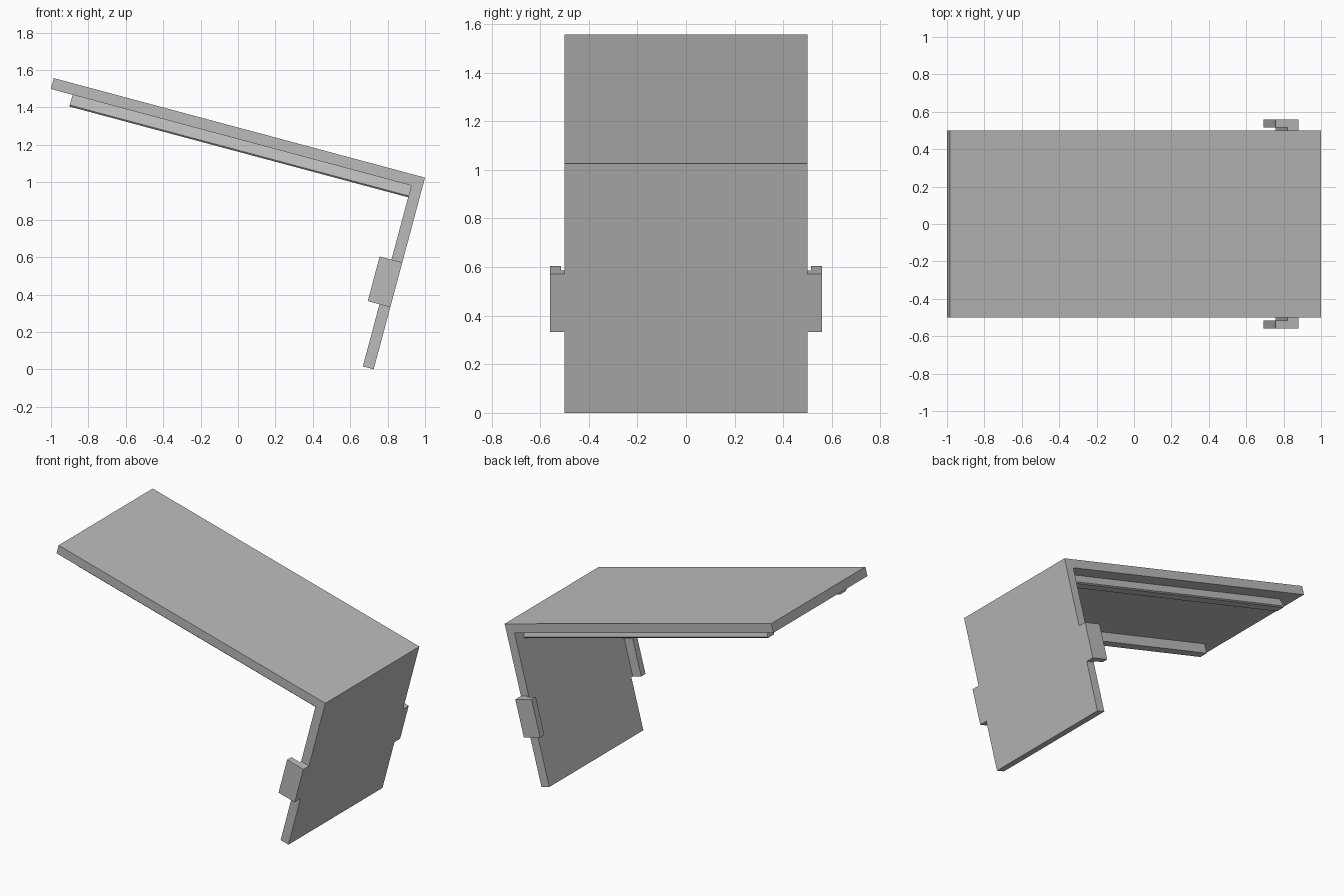
import bpy
import bmesh
from math import radians
from mathutils import Matrix, Vector

cube = bpy.data.objects.get("Cube")
if cube:
    bpy.data.objects.remove(cube, do_unlink=True)

# Single plain grey material
grey = bpy.data.materials.new("plain_grey")
grey.use_nodes = True
colour = (0.5, 0.5, 0.5, 1)
grey.diffuse_color = colour
grey.node_tree.nodes["Principled BSDF"].inputs["Base Color"].default_value = colour

# Tilted working frame at the outer bend: u runs along the top plate,
# y is the width, v runs down the leg
tilt = Matrix.Rotation(radians(15), 3, "Y")
bend = Vector((1.0, 0, 1.025))
U, Y, V = tilt @ Vector((-1, 0, 0)), Vector((0, 1, 0)), tilt @ Vector((0, 0, -1))


def prism(name, profile, axis_a, axis_b, axis_c, start, end):
    """Extrude a profile drawn on axes a and b along axis c."""
    bm = bmesh.new()
    face = bm.faces.new([bm.verts.new(bend + axis_a * a + axis_b * b + axis_c * start)
                         for a, b in profile])
    extruded = bmesh.ops.extrude_face_region(bm, geom=[face])["geom"]
    moved = [e for e in extruded if isinstance(e, bmesh.types.BMVert)]
    bmesh.ops.translate(bm, verts=moved, vec=axis_c * (end - start))
    bmesh.ops.recalc_face_normals(bm, faces=bm.faces)
    mesh = bpy.data.meshes.new(name)
    bm.to_mesh(mesh)
    bm.free()
    mesh.materials.append(grey)
    obj = bpy.data.objects.new(name, mesh)
    bpy.context.scene.collection.objects.link(obj)
    return obj


thick, length, drop, half = 0.06, 2.055, 1.061, 0.5

# Bent plate: long top and short leg in one section
prism("bent_plate",
      [(0, 0), (length, 0), (length, thick), (thick, thick), (thick, drop), (0, drop)],
      U, V, Y, -half, half)

for side, s in (("back", 1), ("front", -1)):
    # Rail under the top plate, with a leaning outer face and a small lower chamfer
    rail = [(0.35, thick), (0.40, thick), (0.42, 0.117), (0.413, 0.125), (0.35, 0.125)]
    prism(side + "_rail", [(y * s, v) for y, v in rail], Y, V, U, thick, 1.935)

    # Hooked clip on the edge of the leg
    clip = [(half, 0), (0.56, 0), (0.56, 0.125), (0.515, 0.125), (0.515, thick), (half, thick)]
    prism(side + "_clip", [(y * s, u) for y, u in clip], Y, U, V, 0.47, 0.717)
